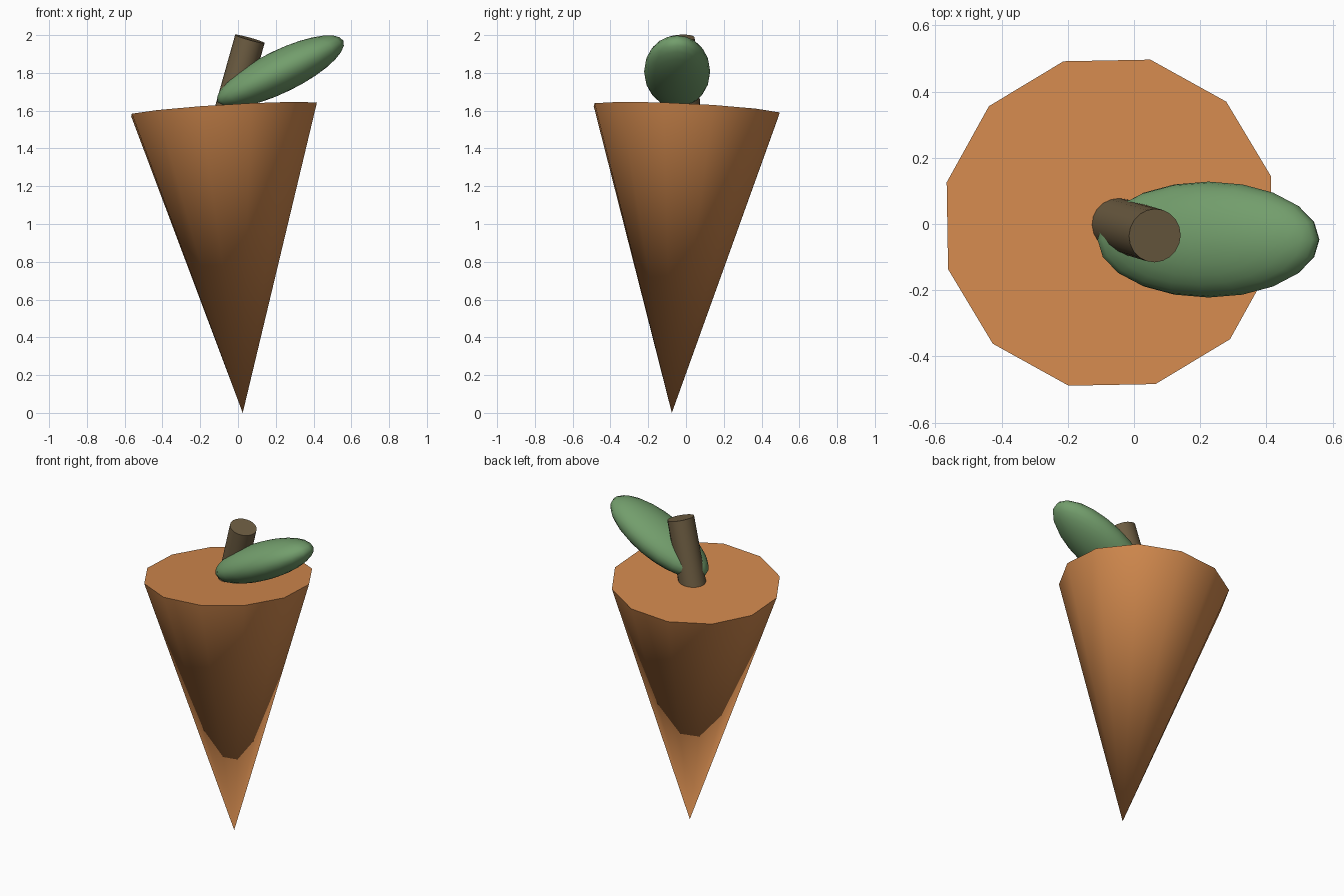
import bpy, bmesh, math
from mathutils import Matrix, Vector

if "Cube" in bpy.data.objects:
    bpy.data.objects.remove(bpy.data.objects["Cube"], do_unlink=True)


def material(name, rgb):
    mat = bpy.data.materials.new(name)
    mat.use_nodes = True
    colour = (*rgb, 1.0)
    mat.diffuse_color = colour
    bsdf = next(n for n in mat.node_tree.nodes if n.type == 'BSDF_PRINCIPLED')
    bsdf.inputs["Base Color"].default_value = colour
    return mat


def finish(name, bm, matrix, mat):
    """Place the mesh, make it an object and shade it smooth with sharp rims."""
    bmesh.ops.remove_doubles(bm, verts=bm.verts, dist=1e-5)
    bmesh.ops.transform(bm, matrix=matrix, verts=bm.verts)
    bmesh.ops.recalc_face_normals(bm, faces=bm.faces)
    mesh = bpy.data.meshes.new(name)
    bm.to_mesh(mesh)
    bm.free()
    mesh.materials.append(mat)
    obj = bpy.data.objects.new(name, mesh)
    bpy.context.collection.objects.link(obj)
    bpy.ops.object.select_all(action='DESELECT')
    obj.select_set(True)
    bpy.context.view_layer.objects.active = obj
    bpy.ops.object.shade_smooth_by_angle(angle=math.radians(40))
    return obj


def along(start, end):
    """Length and frame of an axis, with z running from start to end."""
    start, end = Vector(start), Vector(end)
    axis = end - start
    turn = Vector((0, 0, 1)).rotation_difference(axis).to_matrix().to_4x4()
    return axis.length, Matrix.Translation((start + end) / 2) @ turn


orange = material("carrot orange", (0.64, 0.25, 0.075))
brown = material("stem brown", (0.155, 0.11, 0.055))
green = material("leaf green", (0.17, 0.34, 0.15))

# Twelve-sided root, point down and leaning slightly
length, frame = along((0.025, -0.075, 0), (-0.074, 0.004, 1.607))
bm = bmesh.new()
bmesh.ops.create_cone(bm, cap_ends=True, segments=12, radius1=0.508, radius2=0,
                      depth=length)
phase = Matrix.Rotation(math.radians(16), 4, 'Z')
finish("root", bm, frame @ phase @ Matrix.Rotation(math.pi, 4, 'X'), orange)

# Tilted stem sunk a little into the root
length, frame = along((-0.055, 0.0, 1.56), (0.063, -0.035, 1.98))
bm = bmesh.new()
bmesh.ops.create_cone(bm, cap_ends=True, segments=20, radius1=0.081,
                      radius2=0.081, depth=length)
finish("stem", bm, frame, brown)

# Flattened ellipsoid leaf rising to the left
bm = bmesh.new()
bmesh.ops.create_uvsphere(bm, u_segments=20, v_segments=14, radius=1)
leaf_frame = (Matrix.Translation((0.225, -0.047, 1.808))
              @ Matrix.Rotation(math.radians(-26), 4, 'Y')
              @ Matrix.Diagonal((0.37, 0.175, 0.112, 1)))
finish("leaf", bm, leaf_frame, green)
